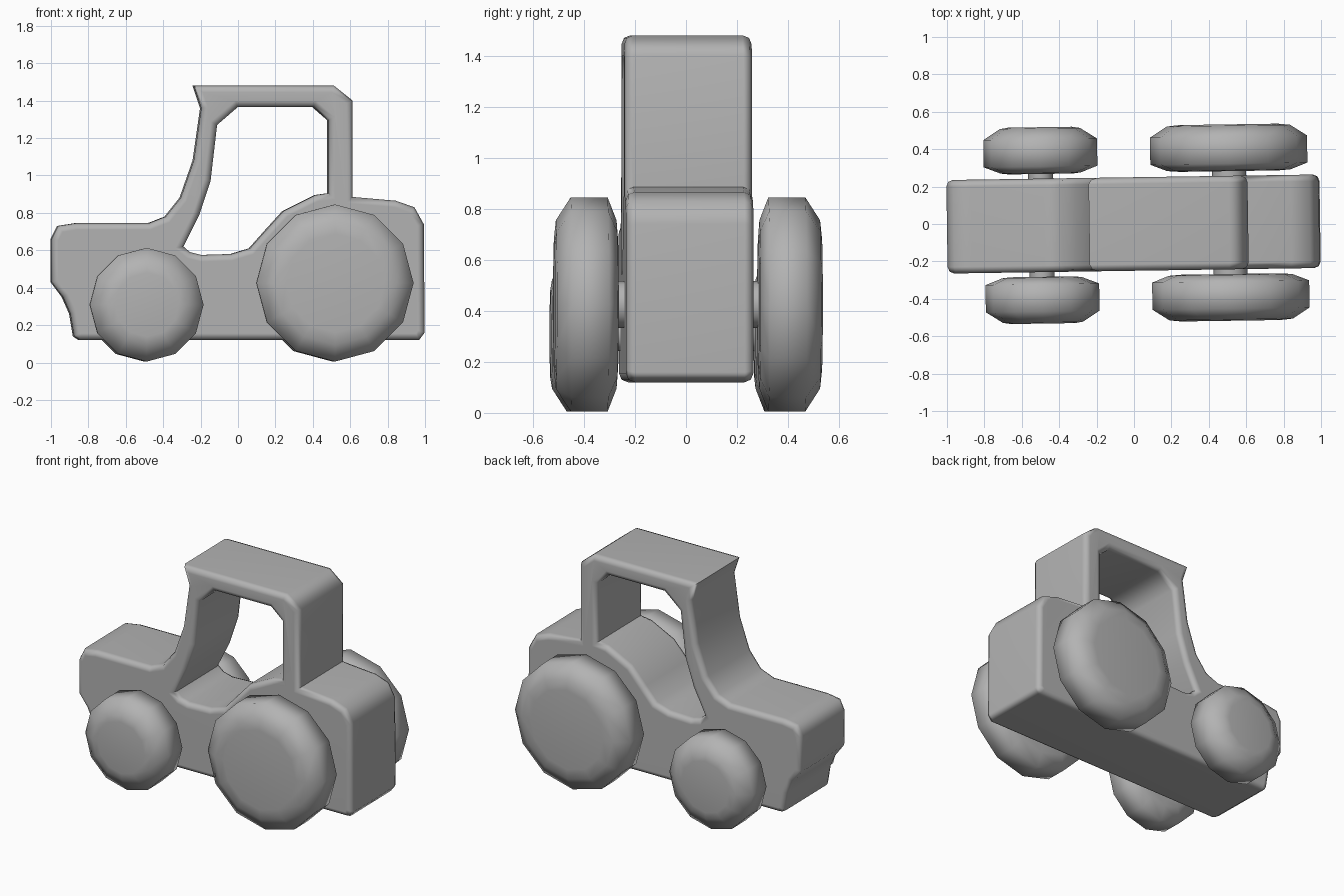
import bpy, bmesh, math
from mathutils import Matrix

if "Cube" in bpy.data.objects:
    bpy.data.objects.remove(bpy.data.objects["Cube"], do_unlink=True)

YAW = Matrix.Rotation(0.015, 4, 'Z')   # whole toy sits slightly turned

grey = bpy.data.materials.new("plain_grey")
grey.use_nodes = True
COLOUR = (0.45, 0.45, 0.45, 1)
grey.diffuse_color = COLOUR
grey.node_tree.nodes["Principled BSDF"].inputs["Base Color"].default_value = COLOUR


def finish(name, bm, angle):
    """Turn a bmesh into a smooth-shaded object."""
    bmesh.ops.recalc_face_normals(bm, faces=bm.faces)
    mesh = bpy.data.meshes.new(name)
    bm.to_mesh(mesh)
    bm.free()
    mesh.materials.append(grey)
    obj = bpy.data.objects.new(name, mesh)
    bpy.context.collection.objects.link(obj)
    bpy.ops.object.select_all(action='DESELECT')
    obj.select_set(True)
    bpy.context.view_layer.objects.active = obj
    bpy.ops.object.shade_smooth_by_angle(angle=math.radians(angle))
    obj.matrix_world = YAW
    return obj


# Body: side profile with a cab opening, extruded across y
cab = [(-.31, .88), (-.24, 1.08), (-.2, 1.36), (-.24, 1.48), (.51, 1.48),
       (.61, 1.4), (.61, .885)]
chassis = [(.84, .865), (.94, .83), (.99, .74), (.995, .16), (.965, .12),
           (-.85, .12), (-.88, .14), (-.9, .26), (-.94, .35), (-1, .43),
           (-1, .66), (-.965, .73), (-.87, .745), (-.48, .745), (-.39, .78)]
opening_top = [(-.21, .79), (-.15, .97), (-.115, 1.27), (-.005, 1.365),
               (.4, 1.365), (.48, 1.295), (.48, .905)]
opening_low = [(.41, .895), (.24, .81), (.14, .7), (.06, .61), (-.04, .58),
               (-.2, .575), (-.26, .59), (-.295, .62)]


def build_body(half_width=.25, rounding=.035):
    bm = bmesh.new()
    verts = {p: bm.verts.new((p[0], -half_width, p[1]))
             for p in cab + chassis + opening_top + opening_low}
    upper = cab + opening_top[::-1]
    lower = ([cab[-1]] + chassis + [cab[0], opening_top[0]]
             + opening_low[::-1] + [opening_top[-1]])
    faces = [bm.faces.new([verts[p] for p in loop]) for loop in (upper, lower)]
    result = bmesh.ops.extrude_face_region(bm, geom=faces, use_keep_orig=True)
    moved = [g for g in result["geom"] if isinstance(g, bmesh.types.BMVert)]
    bmesh.ops.translate(bm, verts=moved, vec=(0, 2 * half_width, 0))
    bmesh.ops.recalc_face_normals(bm, faces=bm.faces)
    # Round only the rims of the two side faces
    rims = [e for e in bm.edges
            if abs(e.verts[0].co.y - e.verts[1].co.y) < 1e-4
            and sum(abs(f.normal.y) > .9 for f in e.link_faces) == 1]
    bmesh.ops.bevel(bm, geom=rims, offset=rounding, offset_type='OFFSET',
                    segments=2, profile=.5, affect='EDGES')
    body = finish("body", bm, 60)
    weighted = body.modifiers.new("even_shading", 'WEIGHTED_NORMAL')
    weighted.keep_sharp = True


def lathe(name, profile, x, z, sides, angle):
    """Revolve (radius, y) rings about a y axis through x, z."""
    bm = bmesh.new()
    rings = [[bm.verts.new((x + r * math.sin(math.tau * i / sides), y,
                            z + r * math.cos(math.tau * i / sides)))
              for i in range(sides)] for r, y in profile]
    for a, b in zip(rings, rings[1:]):
        for i in range(sides):
            j = (i + 1) % sides
            bm.faces.new((a[i], a[j], b[j], b[i]))
    bm.faces.new(rings[0])
    bm.faces.new(rings[-1])
    finish(name, bm, angle)


def build_wheels(label, x, radius, axle_radius):
    rim = radius - .09
    profile = [(rim * .8, .275), (rim, .28), (radius, .315),
               (radius, .46), (rim, .518), (rim * .8, .525)]
    z = radius + .005
    for side, sign in (("left", 1), ("right", -1)):
        lathe(f"{label}_wheel_{side}", [(r, sign * y) for r, y in profile],
              x, z, 12, 80)
    lathe(f"{label}_axle", [(axle_radius, -.3), (axle_radius, .3)], x, z, 12, 40)


build_body()
build_wheels("front", -.495, .304, .067)
build_wheels("rear", .512, .42, .092)
